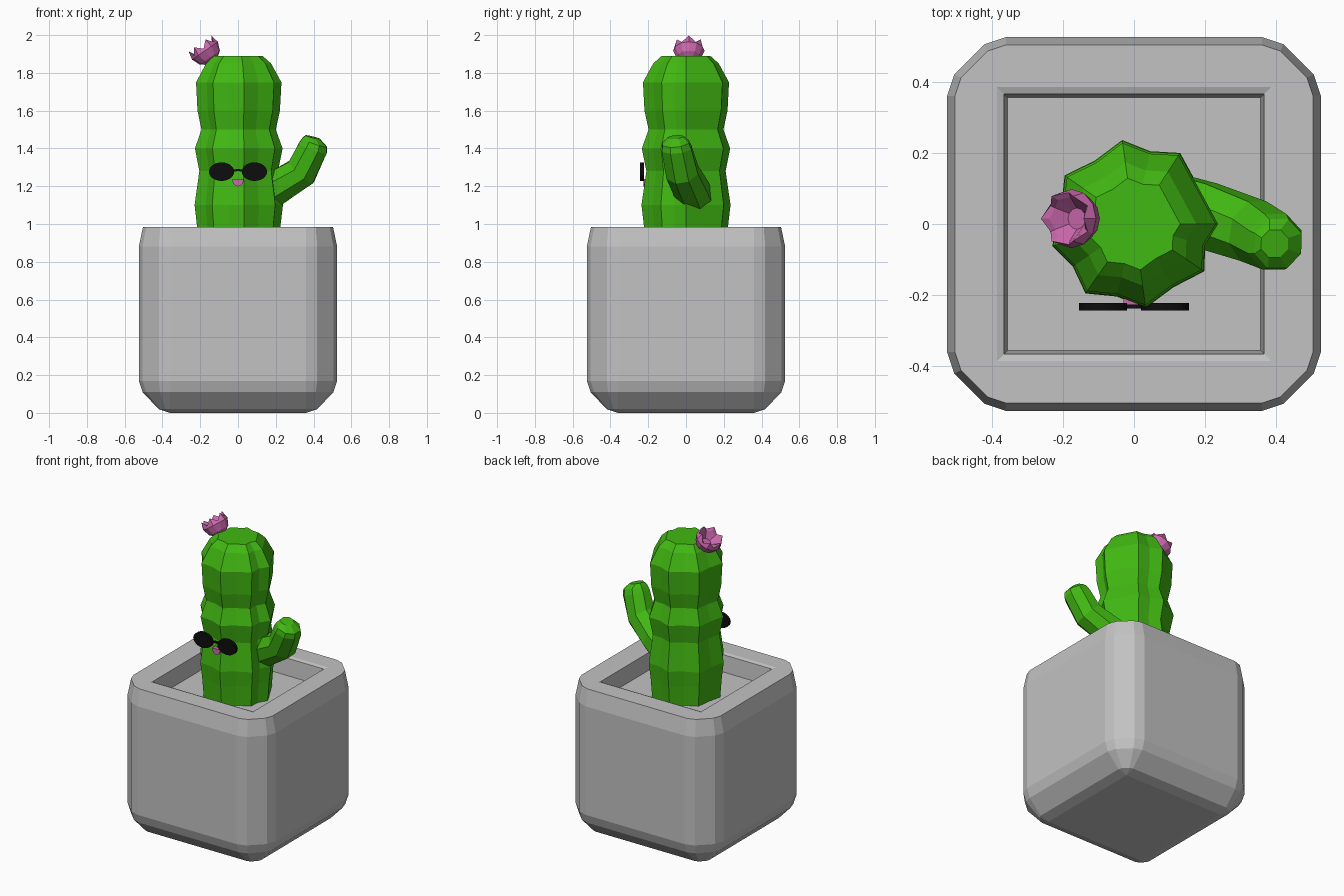
import bpy, bmesh, math
from mathutils import Vector

if "Cube" in bpy.data.objects:
    bpy.data.objects.remove(bpy.data.objects["Cube"])


def material(name, rgb):
    m = bpy.data.materials.new(name)
    m.diffuse_color = (*rgb, 1)
    m.use_nodes = True
    m.node_tree.nodes["Principled BSDF"].inputs["Base Color"].default_value = m.diffuse_color
    return m


GREY = material("pot_grey", (0.54, 0.54, 0.54))
GREEN = material("cactus_green", (0.053, 0.48, 0.006))
PINK = material("flower_pink", (0.60, 0.14, 0.42))
BLACK = material("glasses_black", (0.004, 0.004, 0.004))


def loft(name, rings, mat):
    """Skin equal-length rings of points and cap both ends."""
    bm = bmesh.new()
    loops = [[bm.verts.new(p) for p in ring] for ring in rings]
    n = len(loops[0])
    for a, b in zip(loops, loops[1:]):
        for i in range(n):
            j = (i + 1) % n
            bm.faces.new((a[i], a[j], b[j], b[i]))
    bm.faces.new(loops[0][::-1])
    bm.faces.new(loops[-1])
    bmesh.ops.remove_doubles(bm, verts=bm.verts, dist=0.0005)
    bmesh.ops.recalc_face_normals(bm, faces=bm.faces)
    mesh = bpy.data.meshes.new(name)
    bm.to_mesh(mesh)
    bm.free()
    mesh.materials.append(mat)
    ob = bpy.data.objects.new(name, mesh)
    bpy.context.collection.objects.link(ob)
    return ob


def circle(center, axis, r, n, side=Vector((0, 1, 0)), turn=0.0):
    """Ring of n points around an axis; r is a number or a function of i."""
    axis = Vector(axis).normalized()
    u = (side - axis * side.dot(axis)).normalized()
    v = axis.cross(u)
    pts = []
    for i in range(n):
        a = 2 * math.pi * i / n + turn
        rad = r(i) if callable(r) else r
        pts.append(Vector(center) + rad * (u * math.cos(a) + v * math.sin(a)))
    return pts


# Pot: square core with rounded corners, hollowed at the top
def pot_ring(core, r, z):
    pts = []
    for k in range(4):
        c, s = round(math.cos(k * math.pi / 2)), round(math.sin(k * math.pi / 2))
        for dx, dy in ((1, 0), (0.88, 0.36), (0.36, 0.88), (0, 1)):
            x, y = core + r * dx, core + r * dy
            pts.append((x * c - y * s, x * s + y * c, z))
    return pts


loft("pot", [pot_ring(*p) for p in (
    (0.36, 0, 0), (0.36, 0.06, 0.02), (0.36, 0.145, 0.11), (0.36, 0.165, 0.17),
    (0.36, 0.165, 0.88), (0.36, 0.143, 0.985), (0.385, 0, 0.985),
    (0.365, 0, 0.978), (0.355, 0, 0.87))], GREY)

# Cactus body: eight uneven ribs, bulging in tiers
peaks = [0, 57, 98, 145, 195, 235, 278, 326]
angles = []
for a, b in zip(peaks, peaks[1:] + [360]):
    angles += [(a, 1.0), ((a + b) / 2, 0.88)]


def rib_ring(z, radius):
    return [(radius * f * math.cos(math.radians(a)),
             radius * f * math.sin(math.radians(a)), z) for a, f in angles]


loft("cactus_body", [rib_ring(*p) for p in (
    (0.86, 0.215), (1.0, 0.226), (1.1, 0.238), (1.28, 0.212), (1.4, 0.236),
    (1.5, 0.2), (1.6, 0.222), (1.75, 0.23), (1.85, 0.175), (1.89, 0.13))], GREEN)

# Cactus arm: bent tube with a rounded tip
arm = (((0.10, 0.05, 1.13), (1, -0.2, 0.5), 0.10),
       ((0.20, 0.025, 1.19), (1, -0.25, 0.55), 0.098),
       ((0.335, -0.02, 1.275), (0.8, -0.25, 0.9), 0.092),
       ((0.395, -0.05, 1.40), (0.35, -0.1, 1), 0.085),
       ((0.405, -0.055, 1.43), (0.35, -0.1, 1), 0.075),
       ((0.395, -0.055, 1.46), (0.25, -0.1, 1), 0.042))
loft("cactus_arm", [circle(c, d, r, 8, turn=math.pi / 8) for c, d, r in arm], GREEN)

# Flower: tilted cup with a zigzag petal rim and a hollow centre
base, tilt = Vector((-0.135, 0.015, 1.86)), Vector((-0.57, 0, 0.82)).normalized()


def flower_ring(h, r, zig=0.0):
    ring = circle(base + tilt * h, tilt, r, 12)
    return [p + tilt * (zig if i % 2 else -zig) for i, p in enumerate(ring)]


loft("flower", [flower_ring(*p) for p in (
    (0, 0.03), (0.025, 0.065), (0.07, 0.083), (0.1, 0.073, 0.017),
    (0.085, 0.06, 0.008), (0.045, 0.03))], PINK)


# Face details are flat prisms extruded along y
def plate(name, outline, y0, y1, mat):
    loft(name, [[(x, y, z) for x, z in outline] for y in (y0, y1)], mat)


def arc(cx, cz, rx, rz, start, end, n):
    return [(cx + rx * math.cos(math.radians(start + (end - start) * i / n)),
             cz + rz * math.sin(math.radians(start + (end - start) * i / n)))
            for i in range(n + 1)]


# Sunglasses: two oval lenses and an arched bridge
for side, sx in (("left", -1), ("right", 1)):
    plate(side + "_lens", arc(sx * 0.087, 1.277, 0.067, 0.049, 0, 345, 23),
          -0.243, -0.222, BLACK)
plate("glasses_bridge", arc(0, 1.277, 0.032, 0.014, 0, 180, 6)
      + arc(0, 1.270, 0.032, 0.010, 180, 0, 6), -0.238, -0.226, BLACK)

# Tongue: small half disc below the glasses
plate("tongue", arc(0, 1.237, 0.03, 0.038, 180, 360, 8), -0.226, -0.195, PINK)
